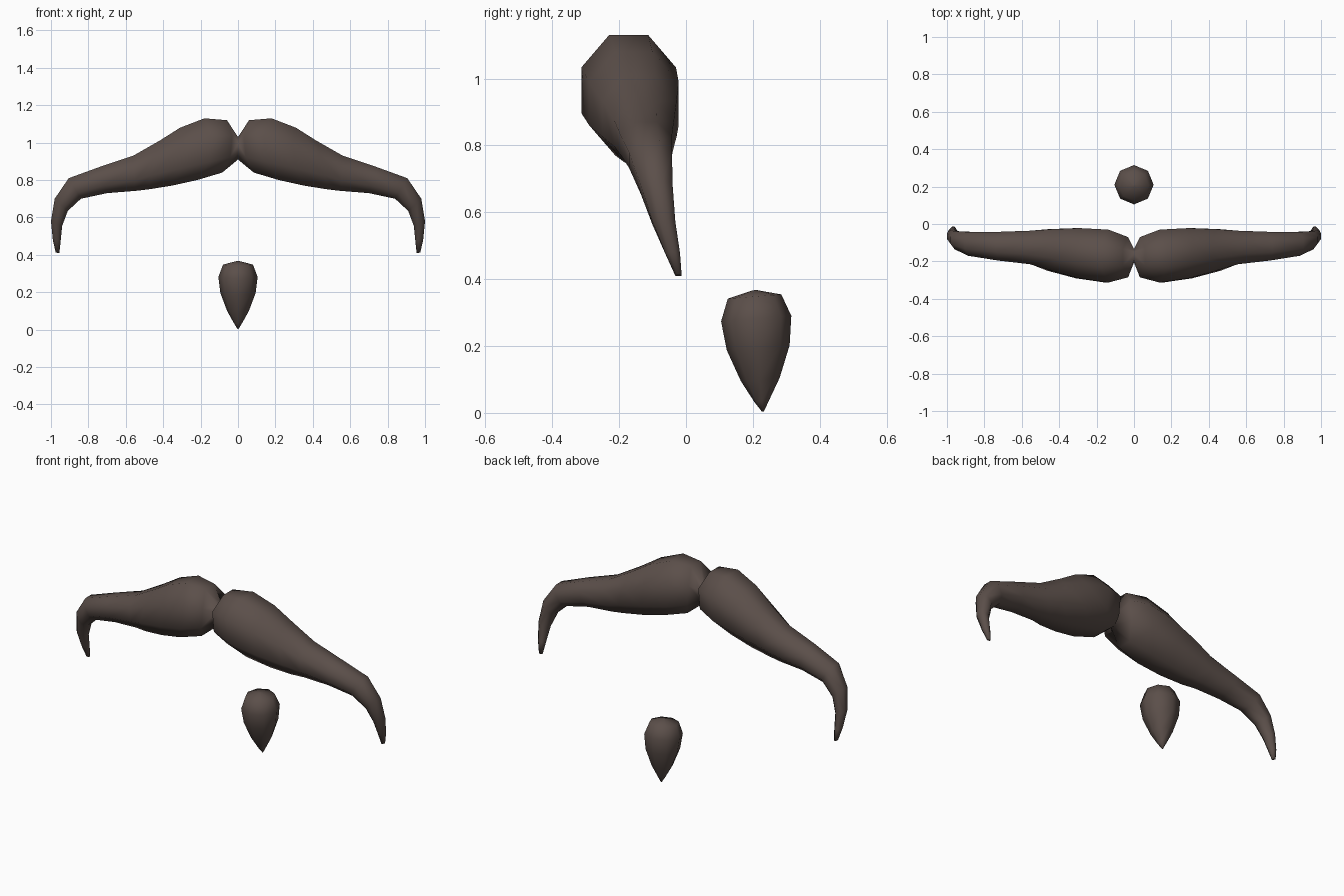
import bpy, bmesh, math
from mathutils import Vector

if "Cube" in bpy.data.objects:
    bpy.data.objects.remove(bpy.data.objects["Cube"])

hair = bpy.data.materials.new("dark brown hair")
hair.diffuse_color = (0.105, 0.078, 0.068, 1)
hair.use_nodes = True
hair.node_tree.nodes["Principled BSDF"].inputs["Base Color"].default_value = hair.diffuse_color


def loft(name, rings, mirror=False):
    """Skin a list of 8-point rings, closing both ends."""
    bm = bmesh.new()
    loops = [[bm.verts.new(p) for p in r] for r in rings]
    for a, b in zip(loops, loops[1:]):
        for i in range(8):
            j = (i + 1) % 8
            bm.faces.new((a[i], a[j], b[j], b[i]))
    if not mirror:
        bm.faces.new(loops[0])
    bm.faces.new(loops[-1])
    bmesh.ops.recalc_face_normals(bm, faces=bm.faces)
    mesh = bpy.data.meshes.new(name)
    bm.to_mesh(mesh)
    bm.free()
    mesh.materials.append(hair)
    obj = bpy.data.objects.new(name, mesh)
    bpy.context.collection.objects.link(obj)
    for f in mesh.polygons:
        f.use_smooth = True
    if mirror:
        m = obj.modifiers.new("mirror", 'MIRROR')
        m.use_axis[0] = True
        m.use_clip = True
    return obj


def section(tx, tz, bx, bz, yf, yb, bulge):
    """Octagon between a top point and a bottom point, flat side up."""
    top, bot = Vector((tx, 0, tz)), Vector((bx, 0, bz))
    mid, up = (top + bot) / 2, (top - bot) / 2
    k = 1 / math.cos(math.pi / 8)
    pts = []
    for i in range(8):
        a = math.pi / 8 + i * math.pi / 4
        c, s = math.cos(a) * k, math.sin(a) * k
        p = mid + up * s
        p.y = (yf + yb) / 2 + (yb - yf) / 2 * c
        p.x -= bulge * max(0, abs(c) - 0.4)
        pts.append(p)
    return pts


# Moustache: top x, top z, bottom x, bottom z, front y, back y, bulge
wing = [
    (0.00, 1.03, 0.00, 0.91, -0.205, -0.135, 0),
    (0.06, 1.12, 0.085, 0.84, -0.285, -0.07, 0.06),
    (0.18, 1.13, 0.22, 0.80, -0.313, -0.03, 0.09),
    (0.31, 1.08, 0.355, 0.77, -0.29, -0.022, 0.05),
    (0.42, 1.01, 0.48, 0.75, -0.25, -0.028, 0),
    (0.56, 0.93, 0.55, 0.742, -0.215, -0.036, 0),
    (0.74, 0.87, 0.70, 0.73, -0.195, -0.042, 0),
    (0.905, 0.81, 0.84, 0.70, -0.17, -0.042, 0),
    (0.98, 0.70, 0.91, 0.635, -0.135, -0.040, 0),
    (1.00, 0.58, 0.94, 0.555, -0.10, -0.032, 0),
    (0.99, 0.48, 0.948, 0.475, -0.062, -0.018, 0),
    (0.975, 0.413, 0.955, 0.409, -0.032, -0.013, 0),
]
loft("moustache", [section(*w) for w in wing], mirror=True)

# Chin tuft: centre y, z, radius
tuft = [
    (0.230, 0.004, 0.003), (0.226, 0.035, 0.022), (0.222, 0.10, 0.058),
    (0.216, 0.195, 0.094), (0.210, 0.282, 0.105),
    (0.205, 0.348, 0.080), (0.205, 0.367, 0.006),
]
loft("chin_tuft", [
    [Vector((r * math.cos(i * math.pi / 4), y + r * math.sin(i * math.pi / 4),
             max(0, z + 0.08 * r * math.sin(i * math.pi / 4)))) for i in range(8)]
    for y, z, r in tuft])
